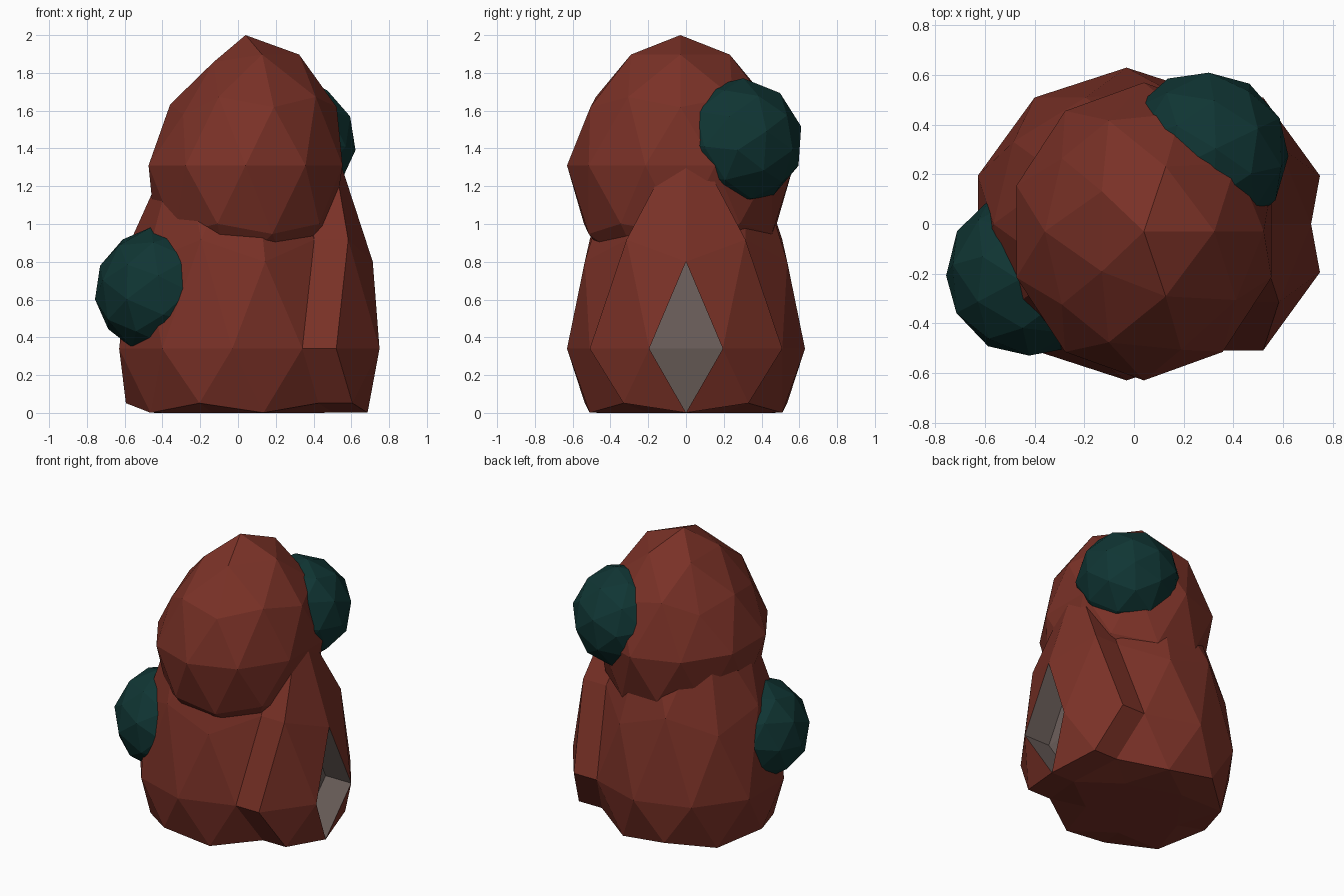
import bpy, bmesh
from mathutils import Vector, Euler

if "Cube" in bpy.data.objects:
    bpy.data.objects.remove(bpy.data.objects["Cube"])


def material(name, rgb):
    m = bpy.data.materials.new(name)
    m.diffuse_color = (*rgb, 1)
    m.use_nodes = True
    m.node_tree.nodes["Principled BSDF"].inputs["Base Color"].default_value = m.diffuse_color
    return m


RED = material("brick red", (0.195, 0.031, 0.020))
GREEN = material("dark teal", (0.005, 0.036, 0.034))
GREY = material("warm grey", (0.15, 0.115, 0.105))


def ico():
    bm = bmesh.new()
    bmesh.ops.create_icosphere(bm, subdivisions=2, radius=1)
    return bm


def finish(bm, name, *mats):
    bmesh.ops.recalc_face_normals(bm, faces=bm.faces[:])
    me = bpy.data.meshes.new(name)
    bm.to_mesh(me)
    bm.free()
    for m in mats:
        me.materials.append(m)
    ob = bpy.data.objects.new(name, me)
    bpy.context.collection.objects.link(ob)
    return ob


def extrude(bm, faces, dx):
    """Extrude a face region along x; return new cap faces and side faces."""
    before = set(bm.faces)
    res = bmesh.ops.extrude_face_region(bm, geom=faces)["geom"]
    caps = [g for g in res if isinstance(g, bmesh.types.BMFace)]
    bmesh.ops.translate(bm, vec=(dx, 0, 0),
                        verts=[g for g in res if isinstance(g, bmesh.types.BMVert)])
    old = [f for f in faces if f.is_valid]
    if old:
        bmesh.ops.delete(bm, geom=old, context='FACES')
    sides = [f for f in bm.faces if f not in before and f not in caps]
    return caps, sides


# body: rounded lower block, stretched upward, flat base, porch pushed out to +x
bm = ico()
porch = [f for f in bm.faces if all(v.co.x > 0.5 for v in f.verts)]
for v in bm.verts:
    u = v.co.z
    z = 0.34 + 0.645 * u + (0.86 * u * u if u > 0 else 0)
    v.co = Vector((v.co.x * 0.63 - 0.03, v.co.y * 0.63, min(max(z, 0), 1.7)))
caps, _ = extrude(bm, porch, 0.18)
# doorway: diamond recess in the porch
door = [f for f in caps if abs(f.calc_center_median().y) < 0.01]
caps, sides = extrude(bm, door, -0.2)
for f in caps + sides:
    f.material_index = 1
finish(bm, "body", RED, GREY)

# head: upper block with the upper left side pressed in
bm = ico()
for v in bm.verts:
    x, y, u = v.co
    pressed = x < -0.4 and u > 0.4
    v.co = Vector((x * 0.54 + 0.04 + (0.06 if pressed else 0),
                   y * 0.60 * (1 - 0.15 * max(u, 0)) - 0.03,
                   1.31 + u * 0.69 - (0.04 if pressed else 0)))
finish(bm, "head", RED)

# two growths on the sides
for name, loc, rot in (("lower_growth", (-0.42, -0.20, 0.645), (0.4, 0.3, 0.2)),
                       ("upper_growth", (0.285, 0.28, 1.435), (0.4, 0.3, 3.3))):
    bm = ico()
    ob = finish(bm, name, GREEN)
    ob.location = loc
    ob.rotation_euler = Euler(rot)
    ob.scale = (0.34, 0.34, 0.34)
